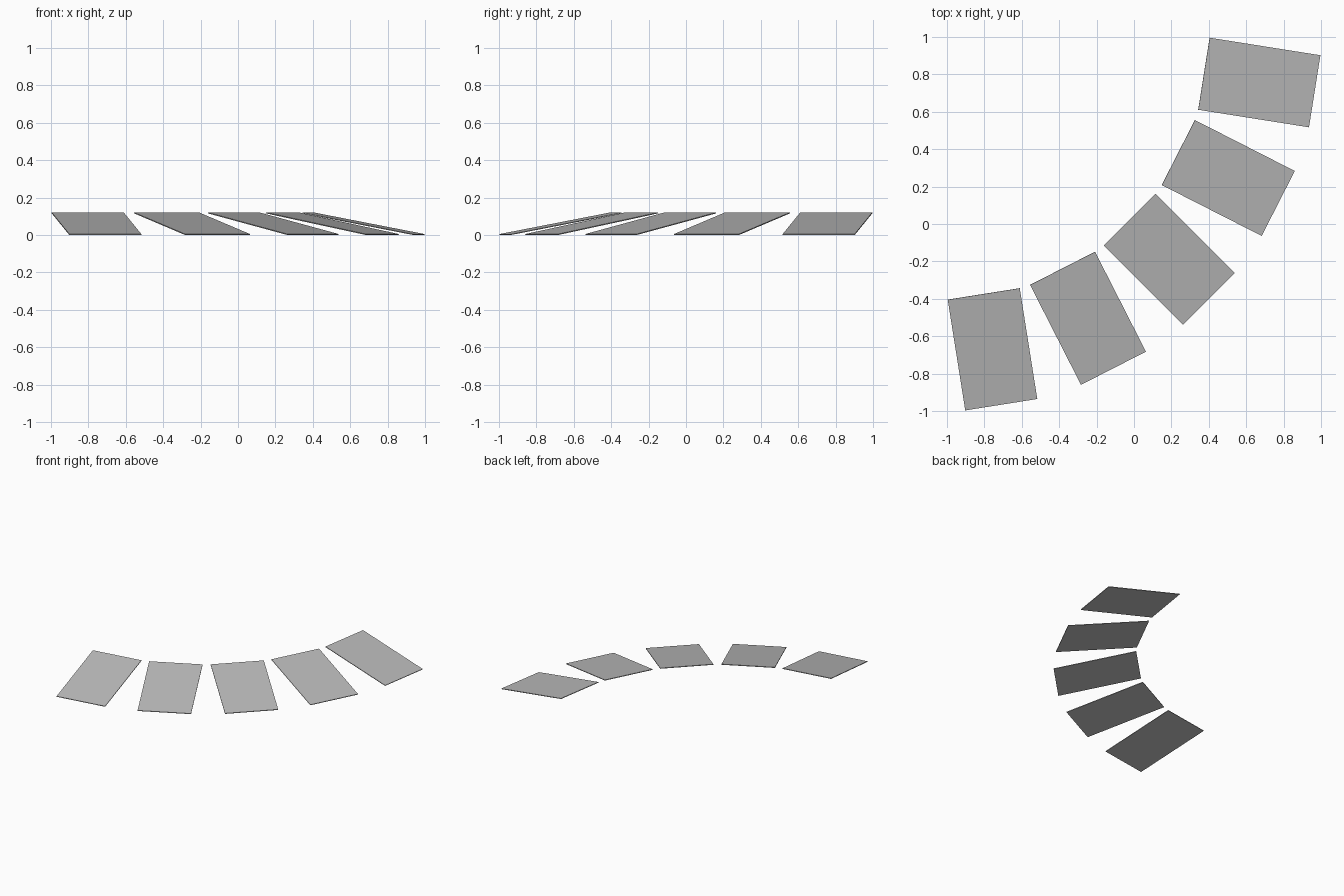
import bpy
from math import radians, cos, sin
from mathutils import Matrix

cube = bpy.data.objects.get("Cube")
if cube:
    bpy.data.objects.remove(cube, do_unlink=True)

# Plain grey for every panel
grey = bpy.data.materials.new("panel grey")
grey.use_nodes = True
colour = (0.5, 0.5, 0.5, 1)
grey.diffuse_color = colour
grey.node_tree.nodes["Principled BSDF"].inputs["Base Color"].default_value = colour

LENGTH, WIDTH, THICK = 0.61, 0.39, 0.005
TILT = radians(10.9)
RADIUS = 1.716
CENTRE = (-1.025, 1.025)
HEIGHT = (LENGTH * sin(TILT) + THICK * cos(TILT)) / 2


def add_panel(name, angle):
    """Thin slab on the arc, its outer end tilted down to the ground."""
    bpy.ops.mesh.primitive_cube_add(size=1)
    panel = bpy.context.object
    panel.name = name
    panel.data.transform(Matrix.Diagonal((LENGTH, WIDTH, THICK, 1)))
    panel.rotation_euler = (0, TILT, angle)
    panel.location = (CENTRE[0] + RADIUS * cos(angle),
                      CENTRE[1] + RADIUS * sin(angle), HEIGHT)
    panel.data.materials.append(grey)


# Five panels fanned evenly about the diagonal
for i in range(5):
    add_panel(f"panel_{i + 1}", radians(-9 - 18 * i))
